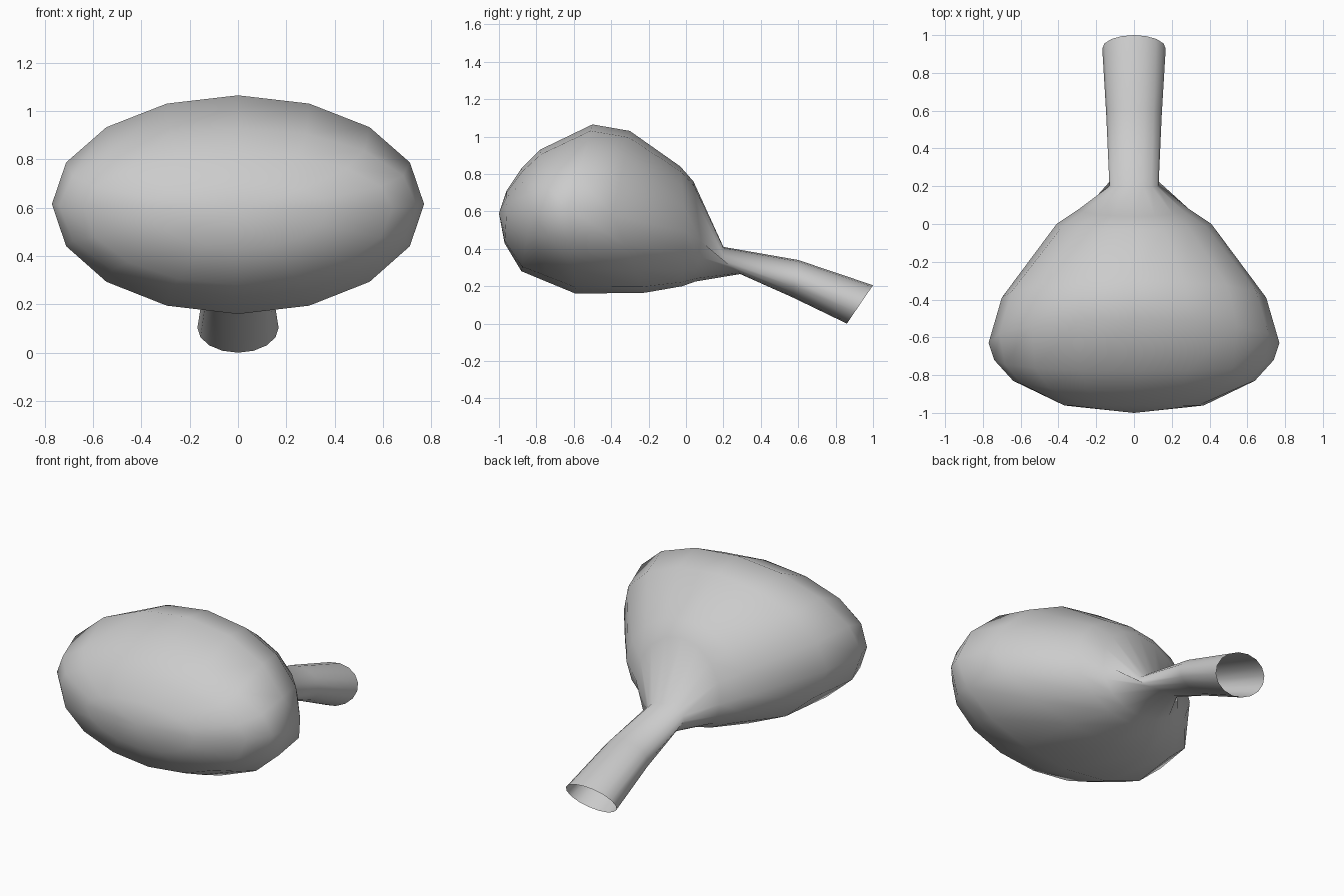
import bpy, bmesh
from math import sin, cos, pi

if "Cube" in bpy.data.objects:
    bpy.data.objects.remove(bpy.data.objects["Cube"])

SIDES = 16
# Rings from bulb to tube mouth: half width, side (y, z), top (y, z), bottom (y, z)
RINGS = [
    (0.37, (-0.96, 0.59), (-0.96, 0.71), (-0.97, 0.43)),
    (0.64, (-0.83, 0.60), (-0.88, 0.83), (-0.88, 0.28)),
    (0.74, (-0.72, 0.61), (-0.78, 0.93), (-0.76, 0.23)),
    (0.77, (-0.63, 0.615), (-0.50, 1.065), (-0.59, 0.16)),
    (0.70, (-0.39, 0.58), (-0.30, 1.03), (-0.22, 0.165)),
    (0.41, (0.00, 0.49), (-0.03, 0.84), (-0.02, 0.20)),
    (0.29, (0.08, 0.44), (0.04, 0.76), (0.05, 0.225)),
    (0.13, (0.20, 0.34), (0.20, 0.41), (0.29, 0.265)),
    (0.147, (0.58, 0.235), (0.60, 0.34), (0.57, 0.14)),
    (0.168, (0.93, 0.103), (1.00, 0.205), (0.86, 0.00)),
]

bm = bmesh.new()


def add_ring(width, side, top, bottom):
    ring = []
    for i in range(SIDES):
        a = 2 * pi * i / SIDES
        c = cos(a)
        end = top if c > 0 else bottom
        y = side[0] + abs(c) * (end[0] - side[0])
        z = side[1] + abs(c) * (end[1] - side[1])
        ring.append(bm.verts.new((width * sin(a), y, z)))
    return ring


# Skin the rings, closing the front and leaving the tube mouth open
loops = [add_ring(*r) for r in RINGS]
pole = bm.verts.new((0, -1.0, 0.59))
for i in range(SIDES):
    j = (i + 1) % SIDES
    bm.faces.new((pole, loops[0][i], loops[0][j]))
    for a, b in zip(loops, loops[1:]):
        bm.faces.new((a[i], b[i], b[j], a[j]))
bmesh.ops.recalc_face_normals(bm, faces=bm.faces)
for f in bm.faces:
    f.smooth = True

mesh = bpy.data.meshes.new("bulb_with_tube")
bm.to_mesh(mesh)
bm.free()
obj = bpy.data.objects.new("bulb_with_tube", mesh)
bpy.context.collection.objects.link(obj)
